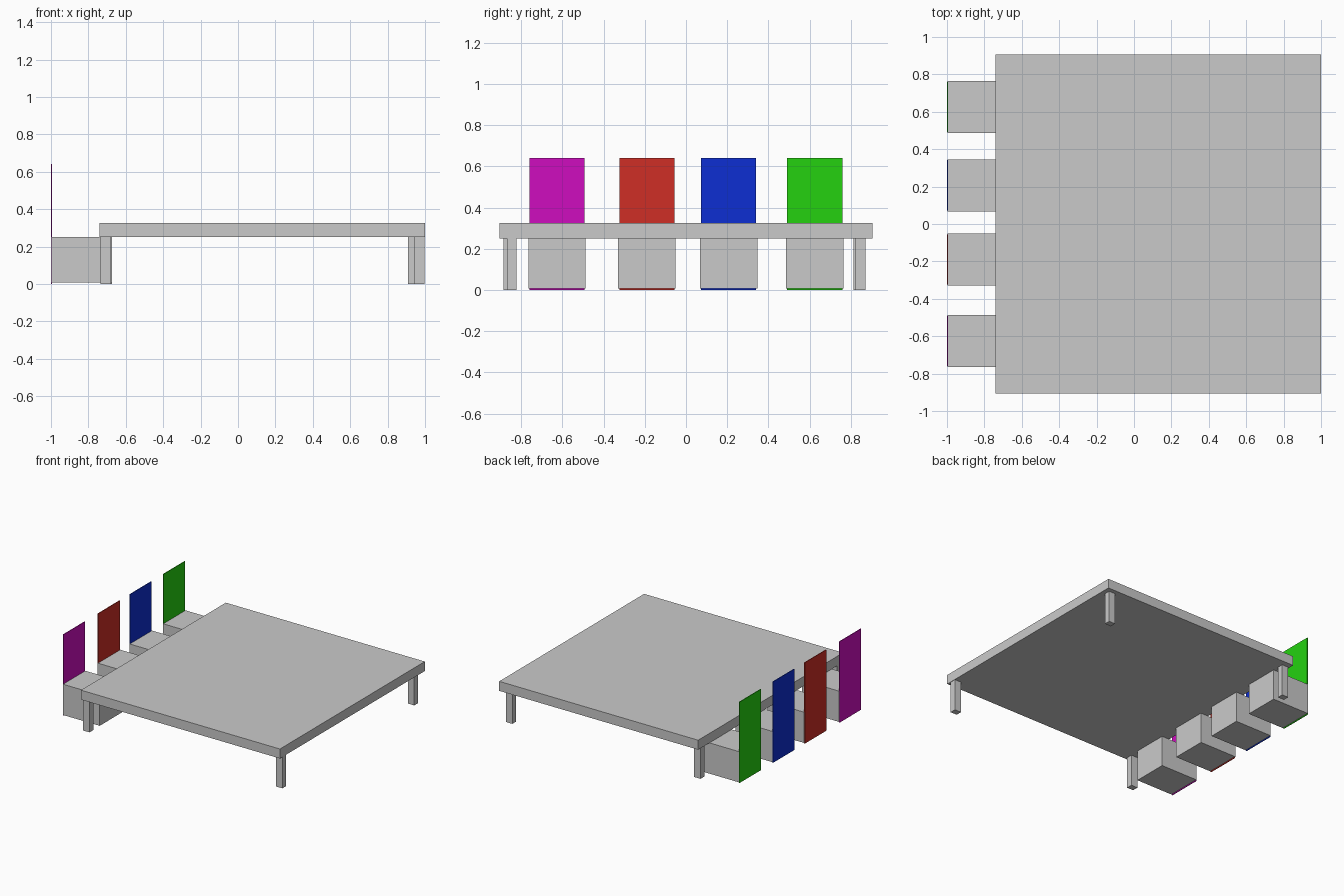
import bpy
import bmesh
from mathutils import Vector

cube = bpy.data.objects.get("Cube")
if cube:
    bpy.data.objects.remove(cube, do_unlink=True)


def material(name, rgb):
    mat = bpy.data.materials.new(name)
    mat.use_nodes = True
    mat.diffuse_color = (*rgb, 1)
    mat.node_tree.nodes["Principled BSDF"].inputs["Base Color"].default_value = (*rgb, 1)
    return mat


def box(name, low, high, mat):
    """Add a box spanning two opposite corners."""
    low, high = Vector(low), Vector(high)
    bm = bmesh.new()
    bmesh.ops.create_cube(bm, size=1)
    bmesh.ops.scale(bm, vec=high - low, verts=bm.verts)
    mesh = bpy.data.meshes.new(name)
    bm.to_mesh(mesh)
    bm.free()
    mesh.materials.append(mat)
    obj = bpy.data.objects.new(name, mesh)
    obj.location = (low + high) / 2
    bpy.context.collection.objects.link(obj)
    return obj


grey = material("light grey", (0.59, 0.59, 0.59))
magenta = material("magenta", (0.62, 0.004, 0.52))
red = material("red", (0.62, 0.028, 0.019))
blue = material("blue", (0.004, 0.028, 0.65))
green = material("green", (0.018, 0.64, 0.005))

TOP_UNDERSIDE = 0.25

# Table top
box("table_top", (-0.74, -0.905, TOP_UNDERSIDE), (1, 0.905, 0.325), grey)

# Table legs, each set in slightly differently from its corner
LEG_X, LEG_Y = 0.056, 0.048
legs = {
    "front_right_leg": (-0.735, -0.886),
    "front_left_leg": (0.941, -0.87),
    "back_right_leg": (-0.73, 0.813),
    "back_left_leg": (0.909, 0.823),
}
for name, (x, y) in legs.items():
    box(name, (x, y, 0), (x + LEG_X, y + LEG_Y, TOP_UNDERSIDE), grey)

# Row of block seats with thin coloured backrests
SEAT_WIDTH, BACK_WIDTH = 0.278, 0.268
chairs = [("magenta", -0.626, magenta), ("red", -0.19, red),
          ("blue", 0.207, blue), ("green", 0.625, green)]
for name, y, mat in chairs:
    half = SEAT_WIDTH / 2
    box(name + "_chair_seat", (-0.997, y - half, 0.007),
        (-0.674, y + half, TOP_UNDERSIDE), grey)
    half = BACK_WIDTH / 2
    box(name + "_chair_backrest", (-1, y - half, 0), (-0.994, y + half, 0.64), mat)
